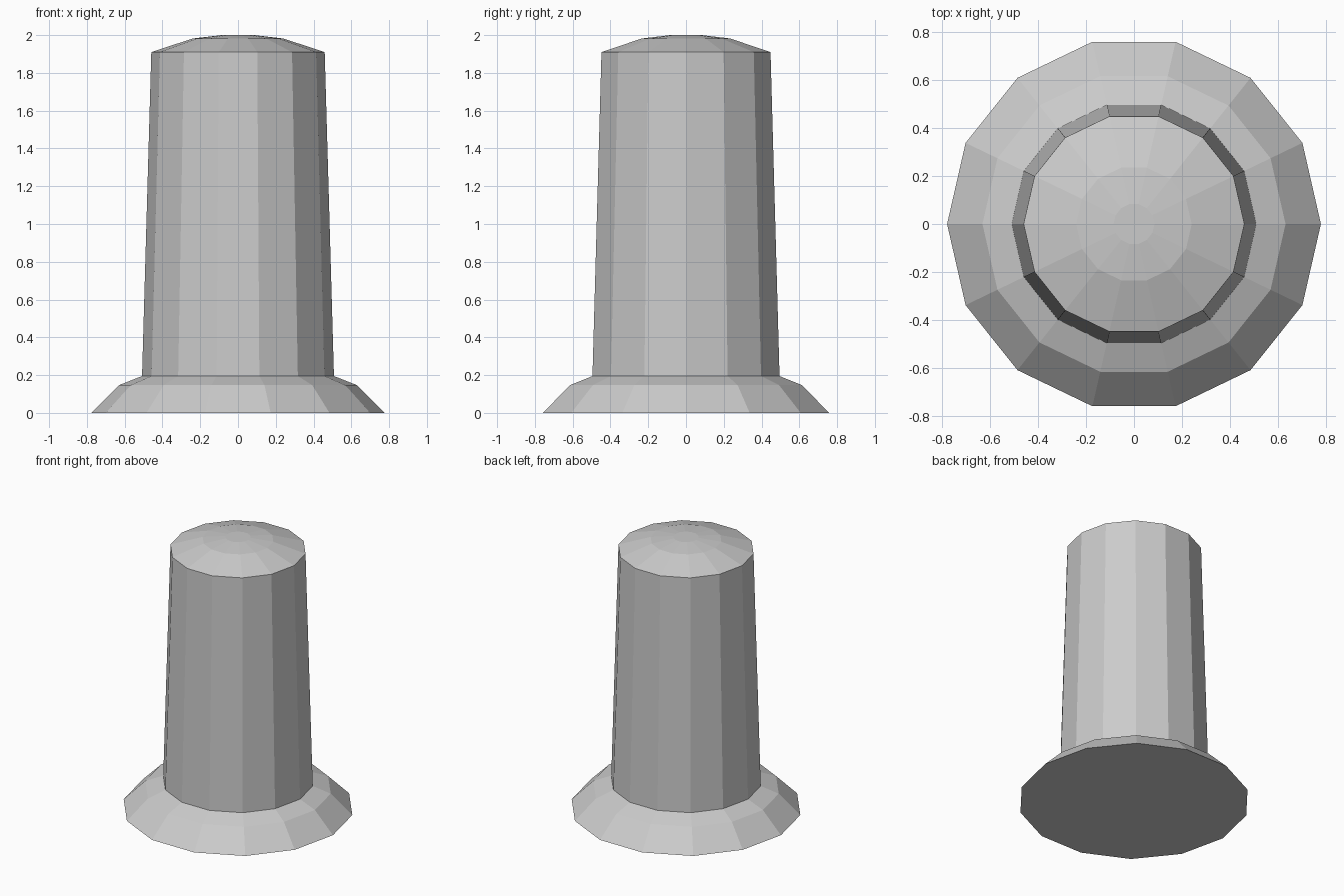
import bpy, bmesh
from math import cos, sin, tau

if "Cube" in bpy.data.objects:
    bpy.data.objects.remove(bpy.data.objects["Cube"])

SIDES = 14
# radius, height from the flared foot up to the domed top
PROFILE = [(0.777, 0.0), (0.63, 0.147), (0.508, 0.195),
           (0.459, 1.91), (0.24, 1.982), (0.085, 2.0)]


def lathe(name, profile, sides):
    bm = bmesh.new()
    rings = [[bm.verts.new((r * cos(tau * i / sides), r * sin(tau * i / sides), z))
              for i in range(sides)] for r, z in profile]
    for low, high in zip(rings, rings[1:]):
        for i in range(sides):
            j = (i + 1) % sides
            bm.faces.new((low[i], low[j], high[j], high[i]))
    bm.faces.new(rings[0][::-1])
    bm.faces.new(rings[-1])
    mesh = bpy.data.meshes.new(name)
    bm.to_mesh(mesh)
    bm.free()
    obj = bpy.data.objects.new(name, mesh)
    bpy.context.collection.objects.link(obj)
    return obj


# Flared foot, tapered shaft and domed cap in one closed solid
lathe("flanged_post", PROFILE, SIDES)
